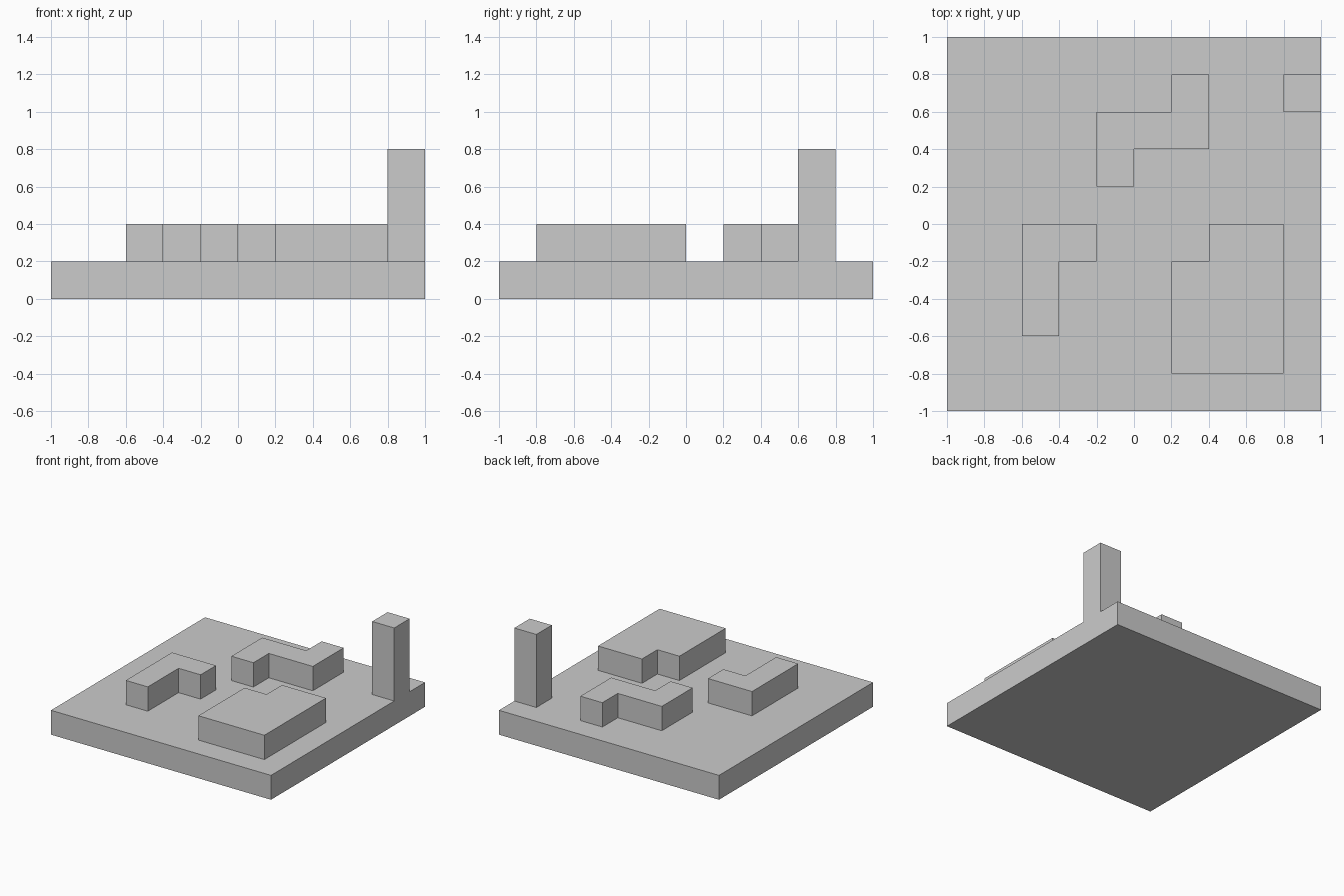
import bpy
import bmesh

cube = bpy.data.objects.get("Cube")
if cube:
    bpy.data.objects.remove(cube, do_unlink=True)

CELL = 0.2  # grid module that every part snaps to

grey = bpy.data.materials.new("light_grey")
grey.use_nodes = True
colour = (0.6, 0.6, 0.6, 1)
grey.diffuse_color = colour
grey.node_tree.nodes["Principled BSDF"].inputs["Base Color"].default_value = colour


def extruded(name, outline, bottom, top):
    """Extrude a counter-clockwise outline, given in grid cells, upwards."""
    bm = bmesh.new()
    face = bm.faces.new([bm.verts.new((x * CELL, y * CELL, bottom * CELL)) for x, y in outline])
    result = bmesh.ops.extrude_face_region(bm, geom=[face], use_keep_orig=True)
    raised = [v for v in result["geom"] if isinstance(v, bmesh.types.BMVert)]
    bmesh.ops.translate(bm, verts=raised, vec=(0, 0, (top - bottom) * CELL))
    bmesh.ops.recalc_face_normals(bm, faces=bm.faces)
    mesh = bpy.data.meshes.new(name)
    bm.to_mesh(mesh)
    bm.free()
    mesh.materials.append(grey)
    obj = bpy.data.objects.new(name, mesh)
    bpy.context.collection.objects.link(obj)
    return obj


def rect(x0, y0, x1, y1):
    return [(x0, y0), (x1, y0), (x1, y1), (x0, y1)]


# Ground slab and the tall tower on its left edge
extruded("base_slab", rect(-5, -5, 5, 5), 0, 1)
extruded("tower", rect(4, 3, 5, 4), 1, 4)

# Low L-shaped block
extruded("l_block", [(-3, -3), (-2, -3), (-2, -1), (-1, -1), (-1, 0), (-3, 0)], 1, 2)

# Low zigzag block at the back
extruded("zigzag_block", [(-1, 1), (0, 1), (0, 2), (2, 2), (2, 4), (1, 4), (1, 3), (-1, 3)], 1, 2)

# Large block with one corner notched out
extruded("notched_block", [(1, -4), (4, -4), (4, 0), (2, 0), (2, -1), (1, -1)], 1, 2)
